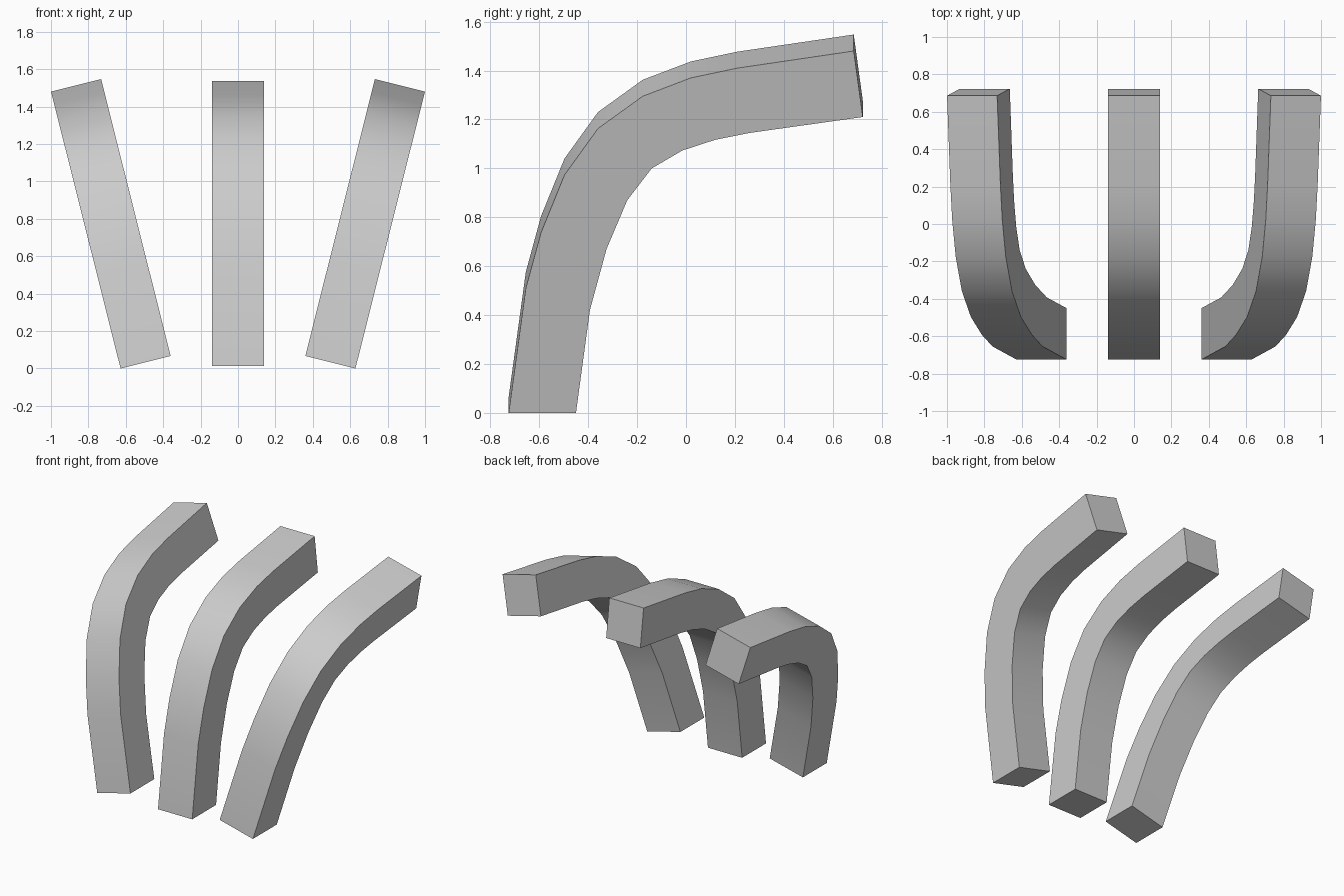
import bpy, bmesh, math

if "Cube" in bpy.data.objects:
    bpy.data.objects.remove(bpy.data.objects["Cube"])

# Side profile (y, z): outer back curve and inner belly curve of one bent bar
TILT = math.radians(14.1)
K = math.cos(TILT)
OUTER = [(-0.725, 0), (-0.655, 0.51), (-0.593, 0.737), (-0.497, 0.973), (-0.36, 1.163),
         (-0.177, 1.295), (0.02, 1.37), (0.21, 1.41), (0.686, 1.48)]
INNER = [(-0.45, 0), (-0.393, 0.42), (-0.325, 0.67), (-0.24, 0.87), (-0.14, 1.0),
         (-0.015, 1.073), (0.12, 1.117), (0.26, 1.145), (0.723, 1.21)]
HALF = 0.138


def bar(name, x, z, tilt):
    bm = bmesh.new()
    rings = []
    for (oy, oz), (iy, iz) in zip(OUTER, INNER):
        ring = [(-HALF, oy, oz / K), (HALF, oy, oz / K), (HALF, iy, iz / K), (-HALF, iy, iz / K)]
        rings.append([bm.verts.new(p) for p in ring])
    for a, b in zip(rings, rings[1:]):
        for i in range(4):
            j = (i + 1) % 4
            bm.faces.new((a[i], a[j], b[j], b[i]))
    bm.faces.new(rings[0])
    bm.faces.new(rings[-1])
    bmesh.ops.recalc_face_normals(bm, faces=bm.faces)
    mesh = bpy.data.meshes.new(name)
    bm.to_mesh(mesh)
    bm.free()
    ob = bpy.data.objects.new(name, mesh)
    bpy.context.collection.objects.link(ob)
    ob.location = (x, 0, z)
    ob.rotation_euler = (0, tilt, 0)
    # Smooth along the bend, crisp along the four edges
    bpy.ops.object.select_all(action='DESELECT')
    ob.select_set(True)
    bpy.context.view_layer.objects.active = ob
    bpy.ops.object.shade_smooth_by_angle(angle=math.radians(40))


# Three fanned-out bars
bar("middle_bar", 0, 0.012, 0)
for side, s in (("left", -1), ("right", 1)):
    bar(side + "_bar", s * 0.494, HALF * math.sin(TILT), s * TILT)
